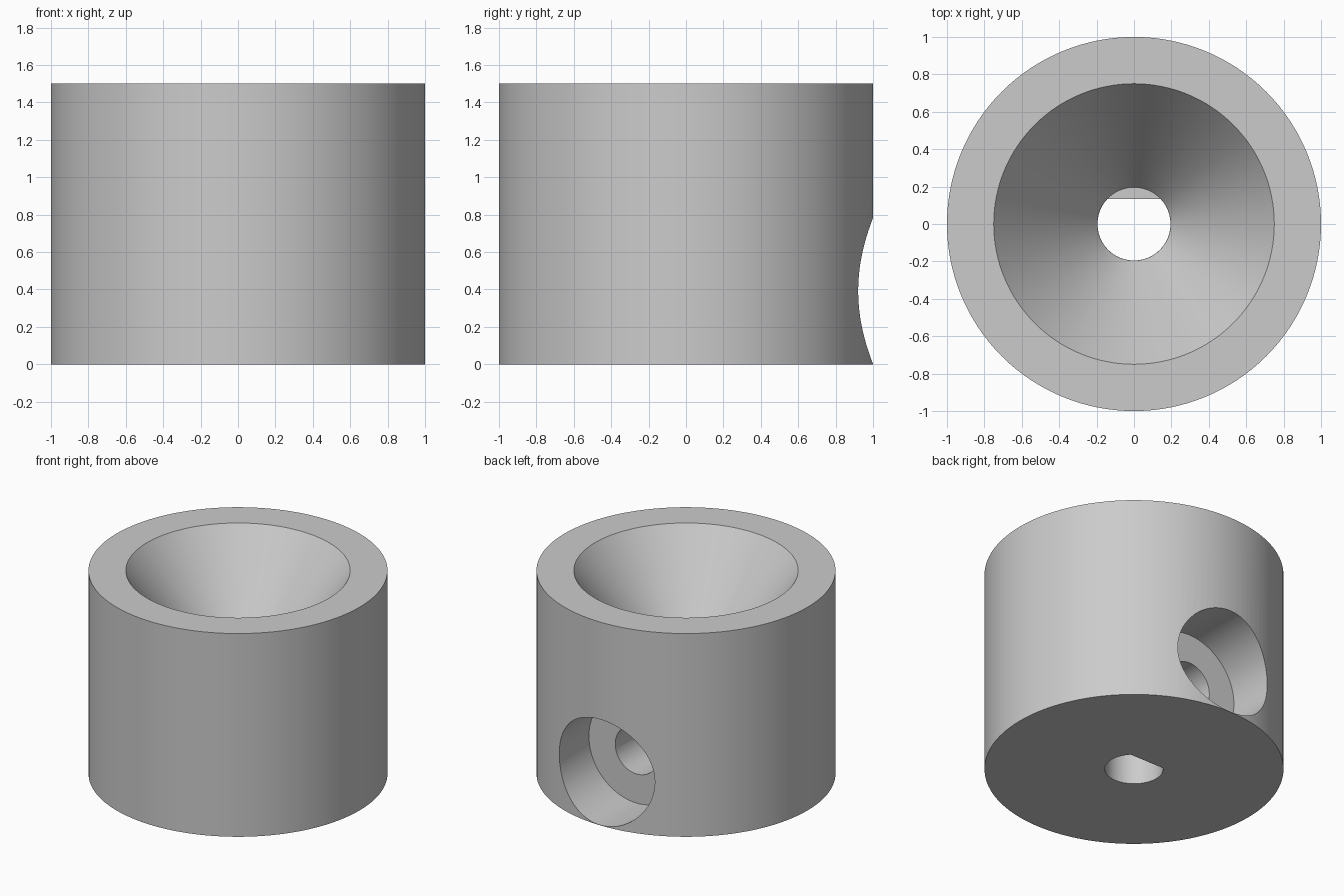
import bpy, bmesh
from math import sin, cos, pi, asin
from mathutils import Matrix

cube = bpy.data.objects.get("Cube")
if cube:
    bpy.data.objects.remove(cube, do_unlink=True)

SIDES = 128
HEIGHT = 1.5
FUNNEL_Z = 0.75      # floor of the funnel
BORE_R = 0.195
FLAT_Y = 0.135       # flat side of the D-shaped bore
SCREW_Z = 0.392


def add_object(name, bm):
    bmesh.ops.recalc_face_normals(bm, faces=bm.faces)
    mesh = bpy.data.meshes.new(name)
    bm.to_mesh(mesh)
    bm.free()
    obj = bpy.data.objects.new(name, mesh)
    bpy.context.collection.objects.link(obj)
    return obj


def frustum(name, r_start, r_end, start, end, along_y=False):
    """Round solid along z, or along y at the screw height."""
    bm = bmesh.new()
    bmesh.ops.create_cone(bm, cap_ends=True, segments=SIDES, radius1=r_start,
                          radius2=r_end, depth=end - start,
                          matrix=Matrix.Translation((0, 0, (start + end) / 2)))
    if along_y:
        bm.transform(Matrix.Translation((0, 0, SCREW_Z)) @ Matrix.Rotation(-pi / 2, 4, 'X'))
    return add_object(name, bm)


def d_prism(name, radius, flat, bottom, top):
    """Round prism with one side cut flat towards the back."""
    bm = bmesh.new()
    a = asin(flat / radius)
    first, sweep = pi - a, pi + 2 * a
    steps = 72
    verts = [bm.verts.new((radius * cos(first + sweep * i / steps),
                           radius * sin(first + sweep * i / steps), bottom))
             for i in range(steps + 1)]
    face = bm.faces.new(verts)
    ext = bmesh.ops.extrude_face_region(bm, geom=[face])
    moved = [g for g in ext["geom"] if isinstance(g, bmesh.types.BMVert)]
    bmesh.ops.translate(bm, verts=moved, vec=(0, 0, top - bottom))
    return add_object(name, bm)


# Solid outer body
body = frustum("knob_body", 1, 1, 0, HEIGHT)

# Funnel, shaft bore, screw head recess and screw hole
over = 0.1
slope = (0.75 - BORE_R) / (HEIGHT - FUNNEL_Z)
cutters = [
    frustum("funnel_cutter", BORE_R + 0.001, 0.75 + slope * over, FUNNEL_Z, HEIGHT + over),
    d_prism("shaft_bore_cutter", BORE_R, FLAT_Y, -over, FUNNEL_Z + 0.05),
    frustum("screw_recess_cutter", 0.39, 0.39, 0.575, 1.2, along_y=True),
    frustum("screw_hole_cutter", 0.175, 0.175, 0, 0.7, along_y=True),
]
for cutter in cutters:
    cutter.hide_render = True
    mod = body.modifiers.new(cutter.name, 'BOOLEAN')
    mod.operation = 'DIFFERENCE'
    mod.solver = 'EXACT'
    mod.object = cutter

# Bake the cuts and remove the helpers
depsgraph = bpy.context.evaluated_depsgraph_get()
cut_mesh = bpy.data.meshes.new_from_object(body.evaluated_get(depsgraph))
body.modifiers.clear()
body.data = cut_mesh
for cutter in cutters:
    bpy.data.objects.remove(cutter, do_unlink=True)

# Single grey material
grey = bpy.data.materials.new("plain_grey")
grey.use_nodes = True
colour = (0.6, 0.6, 0.6, 1)
grey.diffuse_color = colour
grey.node_tree.nodes["Principled BSDF"].inputs["Base Color"].default_value = colour
body.data.materials.clear()
body.data.materials.append(grey)

# Smooth round walls with crisp edges
bpy.ops.object.select_all(action='DESELECT')
body.select_set(True)
bpy.context.view_layer.objects.active = body
bpy.ops.object.shade_smooth_by_angle(angle=pi / 6)
